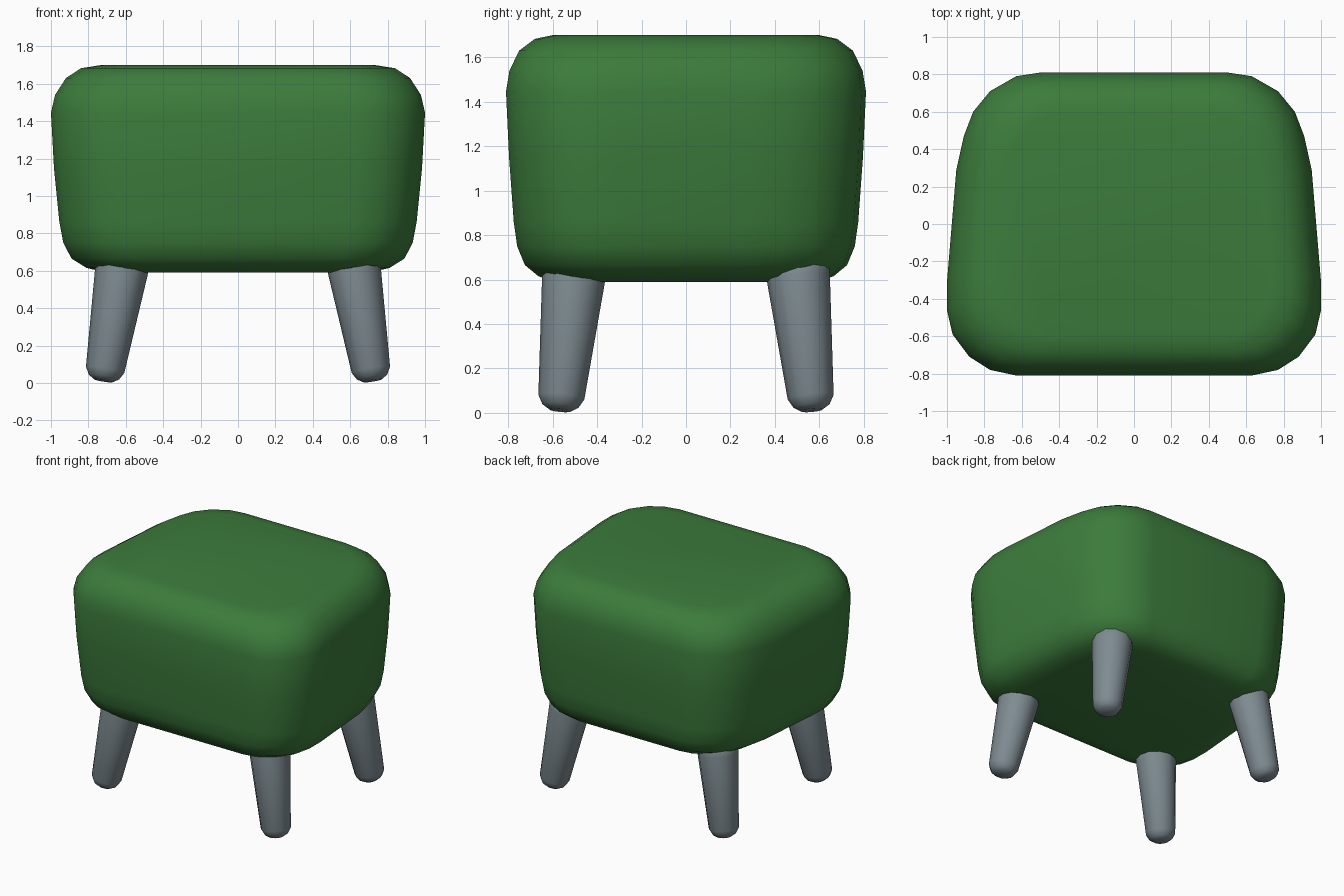
import bpy, bmesh, math
from mathutils import Vector

if "Cube" in bpy.data.objects:
    bpy.data.objects.remove(bpy.data.objects["Cube"])


def material(name, rgb):
    m = bpy.data.materials.new(name)
    m.diffuse_color = (*rgb, 1)
    m.use_nodes = True
    m.node_tree.nodes["Principled BSDF"].inputs["Base Color"].default_value = m.diffuse_color
    return m


def loft(name, rings, mat):
    """Skin a closed stack of point rings, capped at both ends."""
    bm = bmesh.new()
    rows = [[bm.verts.new(p) for p in ring] for ring in rings]
    n = len(rows[0])
    for a, b in zip(rows, rows[1:]):
        for i in range(n):
            j = (i + 1) % n
            bm.faces.new((a[i], a[j], b[j], b[i]))
    bm.faces.new(rows[0])
    bm.faces.new(rows[-1])
    bmesh.ops.recalc_face_normals(bm, faces=bm.faces)
    for f in bm.faces:
        f.smooth = True
    me = bpy.data.meshes.new(name)
    bm.to_mesh(me)
    bm.free()
    me.materials.append(mat)
    ob = bpy.data.objects.new(name, me)
    bpy.context.collection.objects.link(ob)
    return ob


green = material("green fabric", (0.045, 0.2, 0.045))
grey = material("grey leg", (0.21, 0.26, 0.285))

# Cushion: plan outline, wide at the front and rounder at the back
half = [(.63, -.81), (.77, -.78), (.88, -.71), (.97, -.59), (1, -.46), (1, -.31),
        (.95, .29), (.91, .47), (.86, .60), (.77, .71), (.63, .79), (.5, .81)]
outline = half + [(-x, y) for x, y in reversed(half)]
# height, width factor, depth factor
levels = [(.59, .70, .72), (.615, .81, .82), (.665, .89, .895), (.75, .934, .938),
          (.86, .955, .957), (1.15, .984, .983), (1.445, 1, 1), (1.54, .978, .981),
          (1.63, .92, .927), (1.683, .84, .84), (1.70, .73, .74)]
loft("cushion", [[(x * sx, y * sy, z) for x, y in outline] for z, sx, sy in levels], green)


# Legs: tapered, splayed, with rounded feet
def leg(name, mx, my):
    foot = Vector((.72 * mx, .567 * my, .012))
    top = Vector((.60 * mx, .492 * my, .74))
    axis = (top - foot).normalized()
    u = axis.cross(Vector((0, 1, 0))).normalized()
    v = axis.cross(u)
    rings = []
    for d, r in [(0, .05), (.02, .082), (.06, .104), (.6, .142), (.72, .148)]:
        rings.append([foot + axis * d + (u * math.cos(t) + v * math.sin(t)) * r
                      for t in (math.tau * k / 12 for k in range(12))])
    loft(name, rings, grey)


for end, my in (("front", -1), ("back", 1)):
    for side, mx in (("left", -1), ("right", 1)):
        leg(f"{end}_{side}_leg", mx, my)
